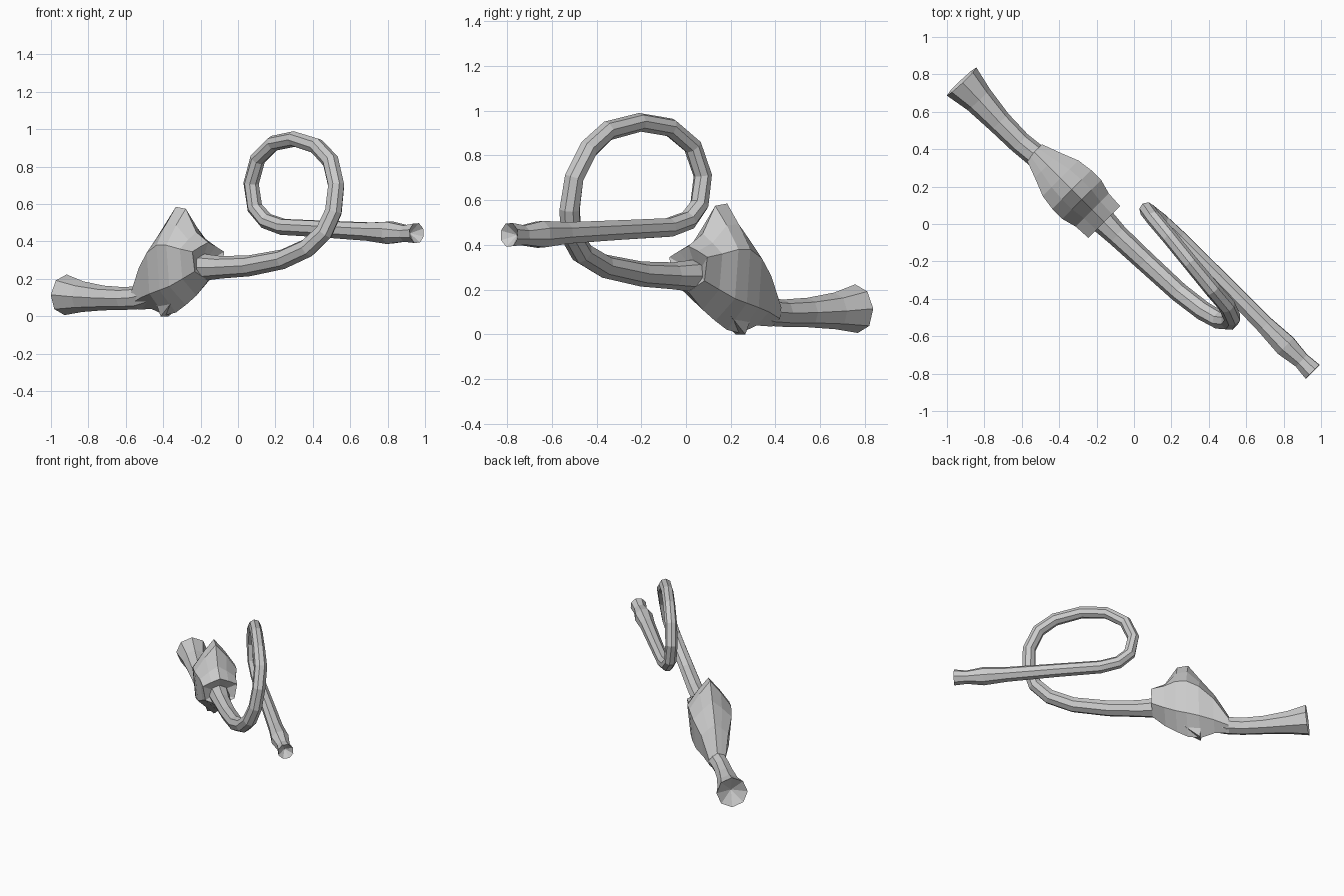
import bpy, bmesh, math
from mathutils import Vector

if "Cube" in bpy.data.objects:
    bpy.data.objects.remove(bpy.data.objects["Cube"])

SIDES = 8


def finish(bm, name):
    bmesh.ops.recalc_face_normals(bm, faces=bm.faces)
    mesh = bpy.data.meshes.new(name)
    bm.to_mesh(mesh)
    bm.free()
    obj = bpy.data.objects.new(name, mesh)
    bpy.context.collection.objects.link(obj)
    return obj


def skin(name, rings, tip_start=None, tip_end=None):
    """Bridge rings of points; optional centre tips make (hollow) cone ends."""
    bm = bmesh.new()
    loops = [[bm.verts.new(p) for p in r] for r in rings]
    for a, b in zip(loops, loops[1:]):
        for i in range(len(a)):
            j = (i + 1) % len(a)
            bm.faces.new((a[i], a[j], b[j], b[i]))
    for loop, tip in ((loops[0], tip_start), (loops[-1], tip_end)):
        if tip:
            t = bm.verts.new(tip)
            for i in range(len(loop)):
                bm.faces.new((loop[i], loop[(i + 1) % len(loop)], t))
    return finish(bm, name)


def sweep(name, path, cup_start=0, cup_end=0):
    """Low-poly tube through (x, y, z, radius) stations."""
    pts = [Vector(p[:3]) for p in path]
    n = len(pts)
    tans = [(pts[min(i + 1, n - 1)] - pts[max(i - 1, 0)]).normalized() for i in range(n)]
    up = Vector((0, 0, 1))
    rings = []
    for p, t, st in zip(pts, tans, path):
        up = (up - t * up.dot(t)).normalized()
        side = t.cross(up)
        rings.append([p + st[3] * (up * math.cos(a) + side * math.sin(a))
                      for a in (2 * math.pi * k / SIDES for k in range(SIDES))])
    return skin(name, rings,
                pts[0] + tans[0] * cup_start if cup_start else None,
                pts[-1] - tans[-1] * cup_end if cup_end else None)


# Flared tail with hollow mouth
sweep("flared_tail", [
    (-0.922, 0.762, 0.115, 0.109), (-0.83, 0.665, 0.105, 0.082),
    (-0.72, 0.545, 0.098, 0.066), (-0.61, 0.435, 0.095, 0.061),
    (-0.53, 0.37, 0.10, 0.062), (-0.46, 0.30, 0.12, 0.06)], cup_start=0.06)

# Long pipe: out of the body, round the loop and out to the small cupped end
sweep("looped_pipe", [
    (-0.26, 0.11, 0.26, 0.075), (-0.17, 0.02, 0.262, 0.07), (-0.09, -0.06, 0.262, 0.06),
    (0.06, -0.20, 0.27, 0.056), (0.24, -0.365, 0.305, 0.053),
    (0.37, -0.465, 0.365, 0.052), (0.46, -0.515, 0.45, 0.05),
    (0.51, -0.52, 0.56, 0.048), (0.525, -0.50, 0.70, 0.046),
    (0.495, -0.435, 0.83, 0.046), (0.42, -0.35, 0.91, 0.044),
    (0.30, -0.205, 0.948, 0.042), (0.19, -0.07, 0.925, 0.042),
    (0.105, 0.03, 0.84, 0.042), (0.07, 0.075, 0.71, 0.042),
    (0.09, 0.06, 0.58, 0.043), (0.15, 0.01, 0.51, 0.044),
    (0.24, -0.075, 0.478, 0.045), (0.45, -0.285, 0.467, 0.047),
    (0.70, -0.54, 0.453, 0.052), (0.81, -0.65, 0.447, 0.064),
    (0.895, -0.73, 0.443, 0.047), (0.955, -0.79, 0.445, 0.056)], cup_end=0.05)

# Ridged body: sections along the diagonal (s, half width, bottom, low side, high side, top)
AXIS = Vector((1, -1, 0)).normalized()
ACROSS = Vector((1, 1, 0)).normalized()


def body_point(s, across, z):
    return AXIS * s + ACROSS * (across - 0.105) + Vector((0, 0, z))


rings = []
for s, w, z0, z1, z2, z3 in [
        (-0.65, 0.058, 0.035, 0.07, 0.12, 0.165),
        (-0.55, 0.095, 0.04, 0.10, 0.26, 0.34),
        (-0.45, 0.135, 0.005, 0.12, 0.34, 0.47),
        (-0.365, 0.147, 0.02, 0.14, 0.38, 0.585),
        (-0.29, 0.147, 0.06, 0.16, 0.38, 0.575),
        (-0.21, 0.125, 0.11, 0.20, 0.36, 0.45),
        (-0.12, 0.12, 0.19, 0.24, 0.345, 0.395)]:
    zm = z2 + (z3 - z2) * 0.55
    half = [(w * 0.5, zm), (w, z2), (w * 0.85, z1)]
    sec = [(0, z3)] + half + [(0, z0)] + [(-a, z) for a, z in reversed(half)]
    rings.append([body_point(s, a, z) for a, z in sec])
skin("ridged_body", rings, tip_end=body_point(-0.18, 0, 0.27))

# Small keel spur under the body
spur = bmesh.new()
base = [spur.verts.new(body_point(s, a, z)) for s, a, z in
        ((-0.46, -0.06, 0.08), (-0.46, 0.06, 0.08), (-0.34, 0.05, 0.08), (-0.34, -0.05, 0.08))]
tip = [spur.verts.new(body_point(-0.45, a, 0.0)) for a in (-0.03, 0.03)]
spur.faces.new(base)
spur.faces.new((base[0], base[1], tip[1], tip[0]))
spur.faces.new((base[1], base[2], tip[1]))
spur.faces.new((base[2], base[3], tip[0], tip[1]))
spur.faces.new((base[3], base[0], tip[0]))
finish(spur, "keel_spur")
